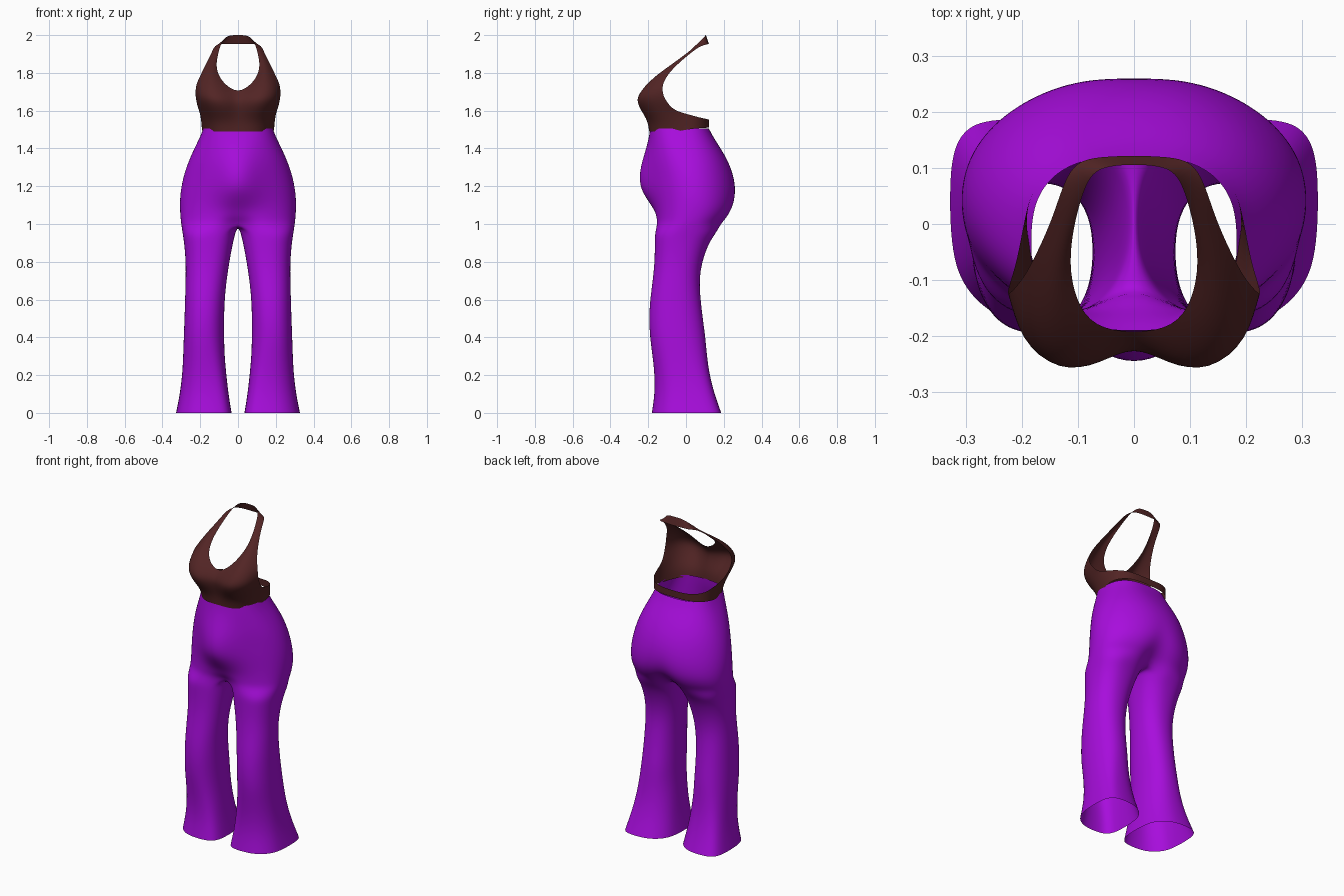
import bpy, bmesh, math


def material(name, color):
    m = bpy.data.materials.new(name)
    m.diffuse_color = (*color, 1)
    return m


purple = material("purple_cloth", (0.39, 0.004, 0.72))
brown = material("dark_brown_cloth", (0.085, 0.018, 0.018))


def finish(name, bm, mat):
    """Mirror the half mesh across x and smooth it."""
    bmesh.ops.remove_doubles(bm, verts=bm.verts, dist=0.0001)
    bmesh.ops.recalc_face_normals(bm, faces=bm.faces)
    mesh = bpy.data.meshes.new(name)
    bm.to_mesh(mesh)
    bm.free()
    for p in mesh.polygons:
        p.use_smooth = True
    mesh.materials.append(mat)
    ob = bpy.data.objects.new(name, mesh)
    bpy.context.collection.objects.link(ob)
    mirror = ob.modifiers.new("mirror", 'MIRROR')
    mirror.merge_threshold = 0.001
    sub = ob.modifiers.new("smooth", 'SUBSURF')
    sub.levels = sub.render_levels = 2
    return ob


def bridge(bm, a, b, closed=False):
    n = len(a)
    for i in range(n if closed else n - 1):
        j = (i + 1) % n
        bm.faces.new((a[i], a[j], b[j], b[i]))


def spow(v, e):
    return math.copysign(abs(v) ** e, v)


# ---- Flared trousers: half rings at the hips, full rings down the leg ----
OUTER, INNER = 17, 7

# z, half width, front y, back y, roundness, belly bulge, front cleft, back cleft
HIPS = [
    (1.505, 0.184, -0.190, 0.122, 0.75, 0.000, 0.00, 0.000),
    (1.46, 0.202, -0.193, 0.145, 0.80, 0.004, 0.00, 0.000),
    (1.40, 0.232, -0.195, 0.185, 0.88, 0.018, 0.00, 0.000),
    (1.33, 0.264, -0.195, 0.225, 0.94, 0.042, 0.00, 0.000),
    (1.26, 0.288, -0.193, 0.253, 1.00, 0.060, 0.00, 0.002),
    (1.19, 0.303, -0.188, 0.267, 1.00, 0.060, 0.00, 0.005),
    (1.13, 0.309, -0.180, 0.267, 0.97, 0.030, 0.00, 0.012),
    (1.08, 0.309, -0.172, 0.255, 0.92, 0.004, 0.005, 0.025),
    (1.035, 0.306, -0.167, 0.230, 0.88, 0.000, 0.022, 0.050),
    (1.00, 0.302, -0.166, 0.200, 0.85, 0.000, 0.060, 0.080),
]
# z, inner x, outer x, front y, back y, roundness, backward lean in x
LEG = [
    (0.95, 0.014, 0.294, -0.166, 0.158, 0.82, 0.00),
    (0.90, 0.026, 0.286, -0.166, 0.122, 0.84, 0.00),
    (0.80, 0.045, 0.277, -0.167, 0.085, 0.88, 0.00),
    (0.70, 0.060, 0.278, -0.177, 0.071, 0.90, 0.00),
    (0.60, 0.070, 0.281, -0.191, 0.078, 0.90, 0.00),
    (0.50, 0.073, 0.284, -0.197, 0.090, 0.90, 0.00),
    (0.40, 0.073, 0.288, -0.192, 0.104, 0.88, 0.00),
    (0.30, 0.070, 0.291, -0.178, 0.112, 0.85, 0.01),
    (0.20, 0.061, 0.296, -0.167, 0.126, 0.80, 0.02),
    (0.10, 0.050, 0.308, -0.167, 0.152, 0.76, 0.03),
    (0.00, 0.034, 0.328, -0.182, 0.188, 0.72, 0.035),
]

bm = bmesh.new()
rows = []
for z, w, yf, yb, e, belly, cf, cb in HIPS:
    row = []
    mid, ry = (yf + yb) / 2, (yb - yf) / 2
    for i in range(OUTER):
        t = math.pi * (i / (OUTER - 1) - 0.5)
        c = 0 if i in (0, OUTER - 1) else math.cos(t)
        x, y = w * spow(c, e), mid + ry * spow(math.sin(t), e)
        cleft = math.exp(-(x / 0.06) ** 2)
        if t < 0:
            y += cf * cleft - belly * math.exp(-(x / 0.11) ** 2)
        else:
            y -= cb * cleft
        row.append(bm.verts.new((x, y, z)))
    rows.append(row)
for a, b in zip(rows, rows[1:]):
    bridge(bm, a, b)

# crotch seam closes the last hip ring into a leg ring
ring = list(rows[-1])
y0, y1 = ring[-1].co.y, ring[0].co.y
for k in range(1, INNER + 1):
    f = k / (INNER + 1)
    ring.append(bm.verts.new((0, y0 + (y1 - y0) * f, 1.0 - 0.012 * math.sin(math.pi * f))))

for z, xi, xo, yf, yb, e, lean in LEG:
    new = []
    for i in range(OUTER + INNER):
        if i < OUTER:
            t = math.radians(-120 + 240 * i / (OUTER - 1))
        else:
            t = math.radians(120 + 120 * (i - OUTER + 1) / (INNER + 1))
        s = spow(math.sin(t), e)
        x = (xi + xo) / 2 + (xo - xi) / 2 * spow(math.cos(t), e) + lean * s * abs(math.sin(t))
        new.append(bm.verts.new((min(x, xo), (yf + yb) / 2 + (yb - yf) / 2 * s, z)))
    bridge(bm, ring, new, True)
    ring = new
finish("flared_trousers", bm, purple)

# ---- Halter top: front cup rows from centre to armhole ----
CUP = [  # z, then (x, y) pairs
    (1.49, (0, -.194), (.06, -.197), (.115, -.182), (.163, -.13), (.188, -.04)),
    (1.545, (0, -.196), (.06, -.206), (.12, -.194), (.176, -.135), (.196, -.045)),
    (1.60, (0, -.210), (.06, -.240), (.13, -.240), (.192, -.17), (.208, -.065)),
    (1.65, (0, -.220), (.06, -.255), (.13, -.272), (.203, -.21), (.221, -.105)),
    (1.69, (0, -.195), (.065, -.238), (.14, -.258), (.205, -.21), (.226, -.125)),
    (1.74, (.072, -.185), (.108, -.205), (.15, -.214), (.195, -.18), (.222, -.125)),
]
STRAP = [  # neckline edge, armhole edge
    ((.105, -.135, 1.79), (.197, -.098, 1.79)),
    ((.116, -.070, 1.838), (.172, -.050, 1.842)),
    ((.108, -.005, 1.893), (.145, .010, 1.893)),
    ((.092, .055, 1.950), (.126, .072, 1.942)),
    ((.075, .092, 1.983), (.104, .112, 1.951)),
    ((.045, .104, 2.0), (.060, .120, 1.954)),
    ((0, .106, 2.0), (0, .122, 1.953)),
]
bm = bmesh.new()
cup = [[bm.verts.new((x, y, r[0])) for x, y in r[1:]] for r in CUP]
side = [r[-1] for r in cup[:3]]
for k, (a, b) in enumerate(STRAP):
    row = []
    for i in range(5):
        f = i / 4
        p = [u + (v - u) * f for u, v in zip(a, b)]
        if k < 3:  # slight outward curve over the chest
            p[1] -= 0.05 * (f - f * f) * (3 - k)
        row.append(bm.verts.new(p))
    cup.append(row)
for a, b in zip(cup, cup[1:]):
    bridge(bm, a, b)

# band running round the back
BAND = [(.194, .015, 1.502, 1.580), (.180, .068, 1.507, 1.564),
        (.130, .112, 1.510, 1.556), (.065, .122, 1.510, 1.552), (0, .122, 1.510, 1.551)]
for x, y, lo, hi in BAND:
    new = [bm.verts.new((x, y, lo + (hi - lo) * f)) for f in (0, 0.5, 1)]
    bridge(bm, side, new)
    side = new
finish("halter_top", bm, brown)
